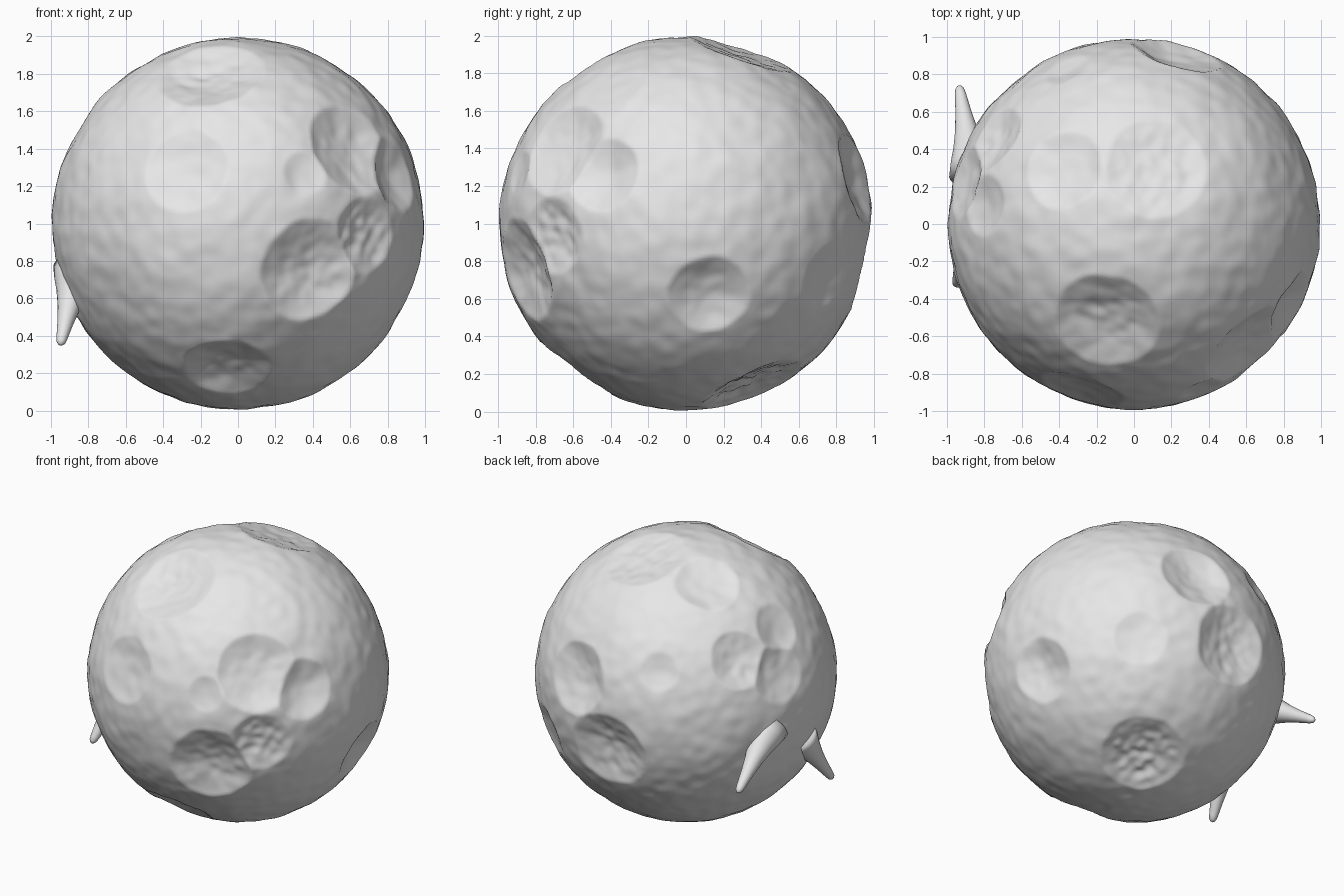
import bpy, bmesh, math
from mathutils import Vector, noise

old = bpy.data.objects.get("Cube")
if old:
    bpy.data.objects.remove(old)

CENTRE = Vector((0, 0, 1))

# One grey stone material
stone = bpy.data.materials.new("grey stone")
stone.use_nodes = True
grey = (0.8, 0.8, 0.8, 1)
stone.diffuse_color = grey
stone.node_tree.nodes["Principled BSDF"].inputs["Base Color"].default_value = grey


def add_object(name, bm):
    mesh = bpy.data.meshes.new(name)
    bmesh.ops.recalc_face_normals(bm, faces=bm.faces)
    bm.to_mesh(mesh)
    bm.free()
    mesh.materials.append(stone)
    mesh.polygons.foreach_set("use_smooth", [True] * len(mesh.polygons))
    obj = bpy.data.objects.new(name, mesh)
    bpy.context.collection.objects.link(obj)
    return obj


# Craters: direction, radius, depth, floor roughness
craters = [
    # front
    ((-.28, -.91, .29), .23, .05, 0),
    ((-.15, -.54, .83), .29, .08, .4),
    ((-.06, -.6, -.79), .24, .07, .3),
    ((.39, -.88, -.25), .28, .09, .4),
    ((.62, -.66, .41), .27, .08, .2),
    ((.85, -.45, .27), .21, .07, 0),
    ((.36, -.89, .27), .12, .02, 0),
    ((.69, -.72, -.07), .21, .05, 1),
    # left side
    ((.91, .13, -.38), .22, .07, .2),
    ((.58, .76, -.29), .18, .03, 0),
    # top
    ((.12, .31, .94), .28, .055, .4),
    ((-.38, .3, .875), .22, .05, 0),
    # back
    ((.24, .94, .25), .25, .08, .2),
    ((-.36, .83, .41), .13, .02, 0),
    ((-.04, .98, -.2), .28, .09, .4),
    # right side
    ((-.75, .46, .46), .2, .05, .4),
    ((-.81, .1, .58), .17, .04, 0),
    ((-.92, .23, .32), .2, .05, .2),
    # bottom
    ((.23, .37, -.9), .29, .08, 1),
]
craters = [(Vector(c[0]).normalized(), *c[1:]) for c in craters]

# Rocky ball with craters pressed in
bm = bmesh.new()
bmesh.ops.create_icosphere(bm, subdivisions=7, radius=1)
for v in bm.verts:
    n = v.co.normalized()
    bumps = noise.noise(n * 4) * .008 + noise.noise(n * 11) * .006
    dent = 0
    for axis, radius, depth, rough in craters:
        if n.dot(axis) < .9:
            continue
        t = n.angle(axis, 0) / radius + noise.noise(n * 7) * .06
        if t < 1:
            bowl = depth * (1 - t * t)
            bowl += rough * .018 * noise.noise(n * 15) * min(1, 3 * (1 - t))
            dent = max(dent, bowl)
    v.co = CENTRE + n * (.993 + bumps - dent)
add_object("cratered_ball", bm)


# Tapered spikes with a flared root and round tip
def spike(name, root, tip, sides=24):
    root, tip = Vector(root), Vector(tip)
    axis = tip - root
    turn = axis.to_track_quat('Z', 'Y')
    profile = [(0, .13), (.15, .11), (.3, .085), (.5, .06), (.7, .043),
               (.9, .03), (.96, .024), (.99, .012)]
    bm = bmesh.new()
    rings = []
    for t, r in profile:
        ring = []
        for i in range(sides):
            a = math.tau * i / sides
            offset = turn @ Vector((math.cos(a) * r, math.sin(a) * r, 0))
            ring.append(bm.verts.new(CENTRE + root + axis * t + offset))
        rings.append(ring)
    for low, high in zip(rings, rings[1:]):
        for i in range(sides):
            j = (i + 1) % sides
            bm.faces.new((low[i], low[j], high[j], high[i]))
    point = bm.verts.new(CENTRE + tip)
    for i in range(sides):
        bm.faces.new((rings[-1][i], rings[-1][(i + 1) % sides], point))
    bm.faces.new(rings[0][::-1])
    add_object(name, bm)


spike("back_spike", (-.86, .27, -.07), (-.935, .74, -.35))
spike("front_spike", (-.86, -.06, -.25), (-.95, -.33, -.65))
